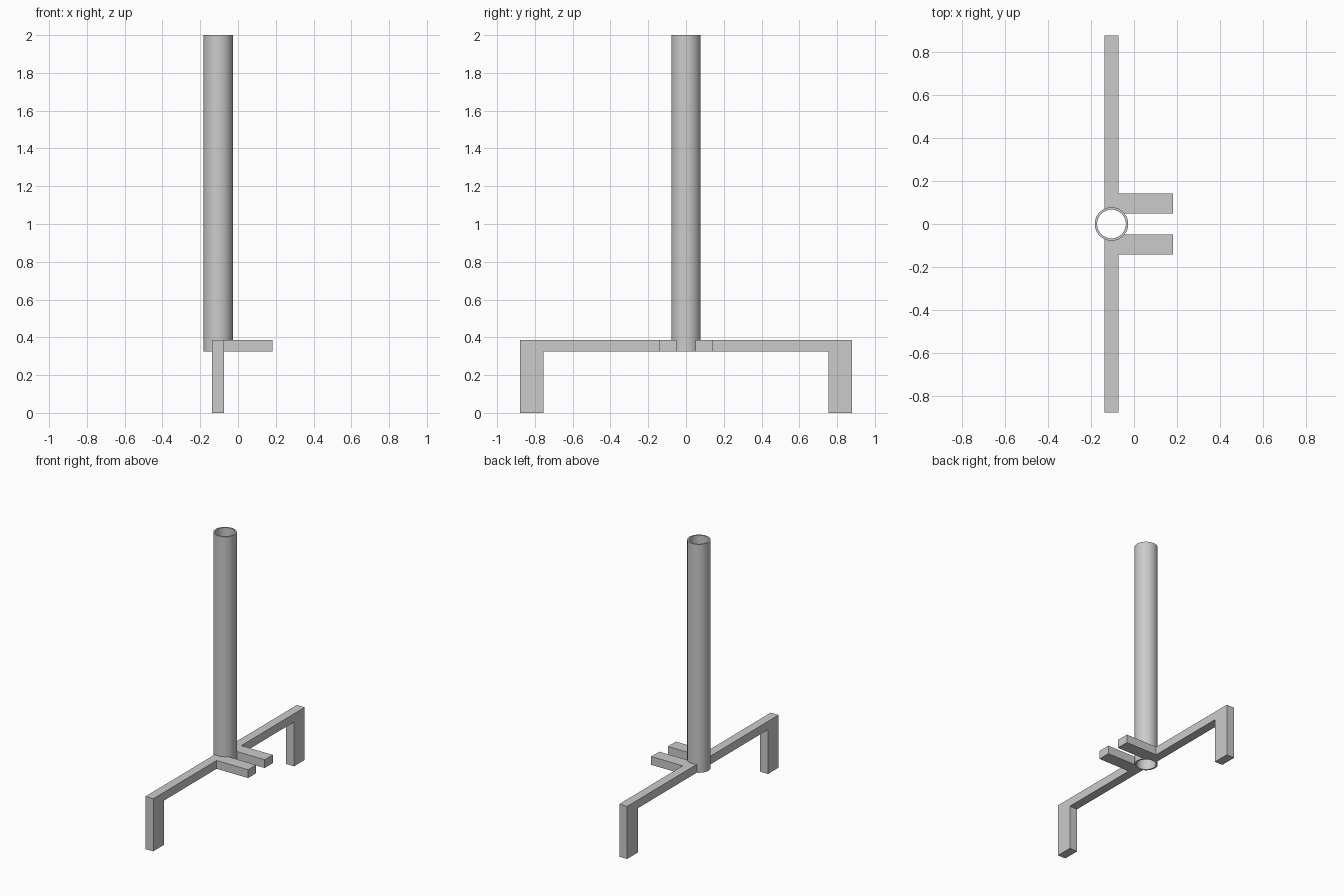
import bpy, bmesh, math

if "Cube" in bpy.data.objects:
    bpy.data.objects.remove(bpy.data.objects["Cube"])

CX = -0.105                     # tube axis
R_OUT, R_IN, R_MID = 0.078, 0.067, 0.073
Z_LOW, Z_HIGH, Z_TOP = 0.325, 0.386, 2.0
HALF = 0.032                    # half width of the bar
LEG_IN, LEG_OUT = 0.755, 0.878


def finish(name, bm):
    bmesh.ops.recalc_face_normals(bm, faces=bm.faces[:])
    mesh = bpy.data.meshes.new(name)
    bm.to_mesh(mesh)
    bm.free()
    obj = bpy.data.objects.new(name, mesh)
    bpy.context.collection.objects.link(obj)
    return obj


def bridge(bm, a, b):
    n = len(a)
    for i in range(n):
        j = (i + 1) % n
        bm.faces.new((a[i], a[j], b[j], b[i]))


def pull_face(bm, face, offset):
    new = bmesh.ops.extrude_discrete_faces(bm, faces=[face])["faces"][0]
    bmesh.ops.translate(bm, verts=new.verts[:], vec=offset)


# Hollow upright tube, open at both ends
bm = bmesh.new()
N = 48
rings = []
for r, z in ((R_OUT, Z_LOW), (R_OUT, Z_TOP), (R_IN, Z_TOP), (R_IN, Z_LOW)):
    rings.append([bm.verts.new((CX + r * math.cos(2 * math.pi * i / N),
                                r * math.sin(2 * math.pi * i / N), z))
                  for i in range(N)])
for k in range(4):
    bridge(bm, rings[k], rings[(k + 1) % 4])
tube = finish("upright_tube", bm)
bpy.context.view_layer.objects.active = tube
tube.select_set(True)
bpy.ops.object.shade_smooth_by_angle(angle=math.radians(30))

# Base frame: bar and prong outline, ending in an arc inside the tube wall
a0 = math.acos(-HALF / R_MID)
a1 = math.asin(0.05 / R_MID)
outline = [(CX - HALF, LEG_IN)]
for i in range(11):
    a = a0 + (a1 - a0) * i / 10
    outline.append((CX + R_MID * math.cos(a), R_MID * math.sin(a)))
outline += [(0.182, 0.05), (0.182, 0.143), (CX + HALF, 0.143), (CX + HALF, LEG_IN)]

bm = bmesh.new()
low = [bm.verts.new((x, y, Z_LOW)) for x, y in outline]
high = [bm.verts.new((x, y, Z_HIGH)) for x, y in outline]
bm.faces.new(low)
bm.faces.new(high)
bridge(bm, low, high)
bmesh.ops.recalc_face_normals(bm, faces=bm.faces[:])

# Leg: extend the bar end outward, then pull its underside to the floor
end = max(bm.faces, key=lambda f: f.calc_center_median().y)
pull_face(bm, end, (0, LEG_OUT - LEG_IN, 0))
bm.normal_update()
under = next(f for f in bm.faces if all(v.co.z < Z_LOW + 0.001 and v.co.y > LEG_IN - 0.001
                                        for v in f.verts))
pull_face(bm, under, (0, 0, -Z_LOW))
frame = finish("base_frame", bm)

# Opposite half of the frame
mirror = frame.modifiers.new("mirror", 'MIRROR')
mirror.use_axis = (False, True, False)
mirror.use_mirror_merge = False
